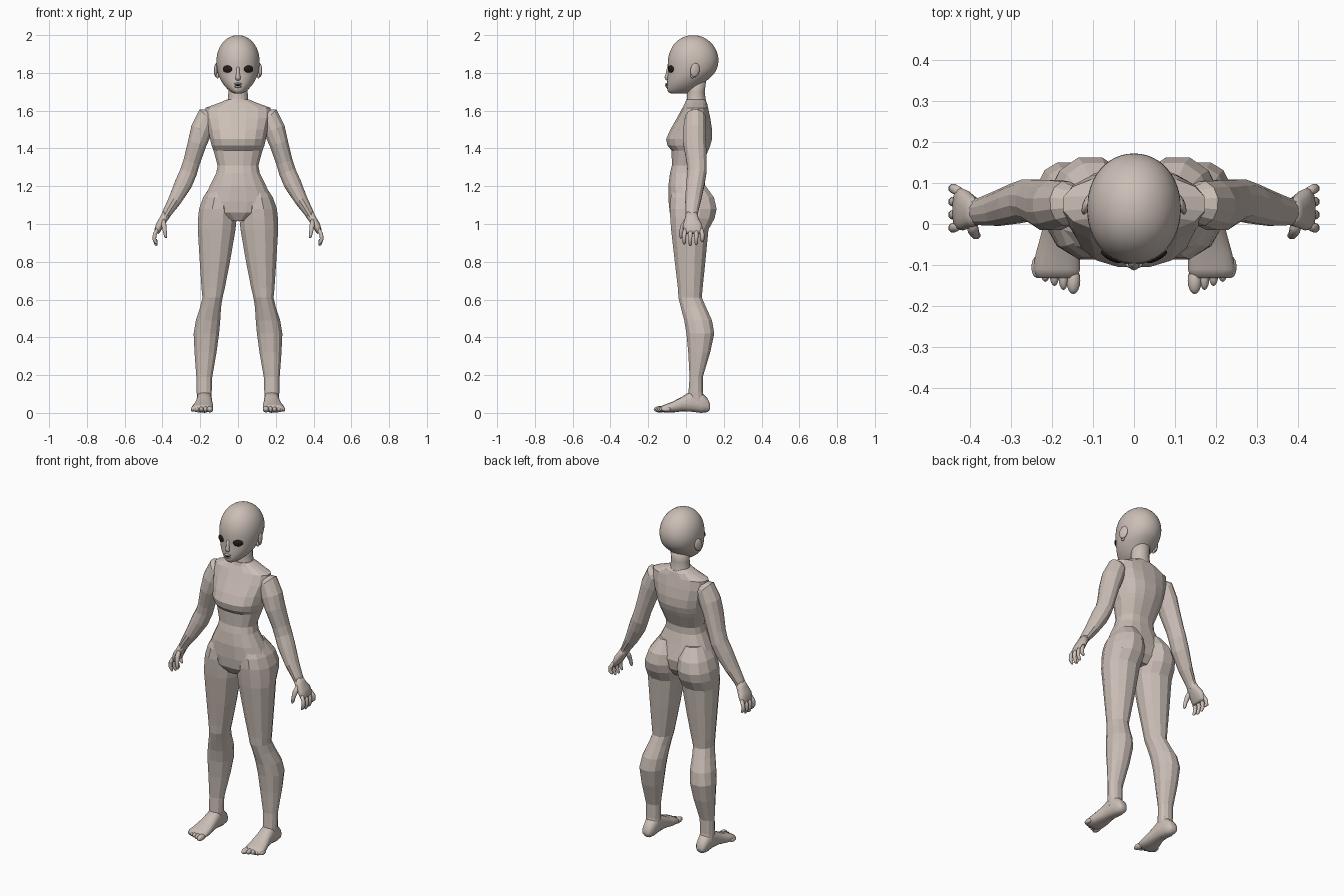
import bpy, bmesh, math
from mathutils import Vector, Matrix


def material(name, rgb):
    m = bpy.data.materials.new(name)
    m.diffuse_color = (*rgb, 1)
    return m


SKIN = material("warm grey skin", (0.60, 0.52, 0.47))
DARK = material("dark opening", (0.015, 0.013, 0.012))


def finish(bm, name, mat, mirror, smooth, sub):
    bmesh.ops.recalc_face_normals(bm, faces=bm.faces)
    for f in bm.faces:
        f.smooth = smooth
    me = bpy.data.meshes.new(name)
    bm.to_mesh(me)
    bm.free()
    me.materials.append(mat)
    ob = bpy.data.objects.new(name, me)
    bpy.context.collection.objects.link(ob)
    if sub:
        ob.modifiers.new("subdivision", 'SUBSURF').levels = sub
        ob.modifiers["subdivision"].render_levels = sub
    if mirror:
        ob.modifiers.new("mirror", 'MIRROR').use_mirror_merge = False
    return ob


def loft(name, rings, n=12, power=1.0, mirror=False, smooth=False, sub=0):
    """Skin rings given as (centre, half axis a, half axis b)."""
    bm = bmesh.new()
    loops = []
    for c, a, b in rings:
        loop = []
        for i in range(n):
            t = 2 * math.pi * (i + 0.5) / n
            u, v = math.cos(t), math.sin(t)
            u = math.copysign(abs(u) ** power, u)
            v = math.copysign(abs(v) ** power, v)
            loop.append(bm.verts.new(c + a * u + b * v))
        loops.append(loop)
    for p, q in zip(loops, loops[1:]):
        for i in range(n):
            j = (i + 1) % n
            bm.faces.new((p[i], p[j], q[j], q[i]))
    for loop, (c, a, b) in ((loops[0], rings[0]), (loops[-1], rings[-1])):
        mid = bm.verts.new(c)
        for i in range(n):
            bm.faces.new((loop[i], loop[(i + 1) % n], mid))
    return finish(bm, name, SKIN, mirror, smooth, sub)


def level(z, x0, x1, y0, y1):
    return (Vector(((x0 + x1) / 2, (y0 + y1) / 2, z)),
            Vector(((x1 - x0) / 2, 0, 0)), Vector((0, (y1 - y0) / 2, 0)))


def upright(y, x0, x1, z0, z1):
    return (Vector(((x0 + x1) / 2, y, (z0 + z1) / 2)),
            Vector(((x1 - x0) / 2, 0, 0)), Vector((0, 0, (z1 - z0) / 2)))


def limb(name, pts, **kw):
    """Mirrored tube along (x, y, z, half width, half depth)."""
    rings = []
    for i, p in enumerate(pts):
        d = Vector(pts[min(i + 1, len(pts) - 1)][:3]) - Vector(pts[max(i - 1, 0)][:3])
        a = Vector((-d.z, 0, d.x)).normalized()
        b = d.normalized().cross(a)
        rings.append((Vector(p[:3]), a * p[3], b * p[4]))
    return loft(name, rings, mirror=True, **kw)


def ball(name, loc, size, turn=0, tilt=0, mat=SKIN, mirror=True):
    bm = bmesh.new()
    bmesh.ops.create_uvsphere(bm, u_segments=16, v_segments=10, radius=1)
    m = (Matrix.Translation(loc) @ Matrix.Rotation(turn, 4, 'Z')
         @ Matrix.Rotation(tilt, 4, 'X') @ Matrix.Diagonal((*size, 1)))
    bmesh.ops.transform(bm, matrix=m, verts=bm.verts)
    return finish(bm, name, mat, mirror, True, 0)


# torso: z, half width, front y, back y
torso = [(1.66, .056, .0, .10), (1.642, .10, -.005, .112), (1.615, .175, -.02, .118),
         (1.56, .175, -.05, .13), (1.50, .16, -.085, .14), (1.45, .15, -.107, .14),
         (1.415, .142, -.10, .13), (1.39, .132, -.078, .12), (1.31, .11, -.076, .085),
         (1.27, .117, -.086, .085), (1.20, .152, -.095, .105), (1.12, .19, -.094, .13),
         (1.06, .17, -.088, .12), (1.015, .05, -.06, .09)]
loft("torso", [level(z, -w, w, f, b) for z, w, f, b in torso], n=16, power=.85)

# legs: z, inner x, outer x, front y, back y
leg = [(1.21, .03, .14, -.06, .10), (1.14, .008, .188, -.085, .152), (1.08, .004, .209, -.09, .166),
       (1.03, .004, .215, -.087, .155), (.97, .010, .216, -.082, .122), (.80, .04, .205, -.062, .105),
       (.66, .068, .195, -.045, .09), (.61, .080, .19, -.042, .086), (.56, .088, .202, -.03, .108),
       (.49, .092, .225, -.012, .14), (.42, .098, .237, .0, .152), (.32, .112, .232, .01, .13),
       (.19, .135, .222, .018, .09), (.11, .138, .22, .012, .09), (.06, .14, .218, .01, .10)]
loft("leg", [level(*r) for r in leg], n=12, power=.92, mirror=True)

# feet and toes
foot = [(.128, .16, .2, .02, .045), (.115, .148, .208, .004, .075), (.08, .14, .216, .0, .11),
        (.03, .138, .218, .006, .118), (-.02, .135, .226, .008, .086), (-.07, .13, .24, .002, .06),
        (-.11, .13, .248, .002, .045), (-.132, .137, .238, .005, .036)]
loft("foot", [upright(*r) for r in foot], n=14, power=.8, mirror=True, smooth=True)
for i in range(5):
    r = .017 if i == 0 else .012
    ball("toe", (.15 + .022 * i - (.002 if i == 0 else 0), -.137 + .008 * i, .019),
         (r, .034 - .002 * i, .017 - .001 * i))

# arms
limb("arm", [(.11, .05, 1.58, .03, .03), (.165, .05, 1.565, .058, .055), (.192, .046, 1.50, .060, .063),
             (.215, .046, 1.43, .052, .063), (.245, .056, 1.33, .046, .054), (.262, .058, 1.275, .047, .052),
             (.288, .050, 1.215, .048, .050), (.335, .037, 1.125, .036, .043), (.375, .03, 1.06, .026, .034),
             (.39, .03, 1.03, .022, .034)], n=12)

# hands
limb("palm", [(.375, .03, 1.06, .024, .030), (.395, .03, 1.025, .022, .038), (.414, .034, .995, .021, .050),
              (.428, .038, .962, .016, .052), (.431, .038, .95, .010, .046)], n=14, power=.85, smooth=True)
for i in range(4):
    y = -.002 + .027 * i
    tip = (.893, .885, .889, .905)[i]
    s = (i - 1.5) * .005
    limb("finger", [(.425, y, .975, .010, .011), (.441, y + s, .945, .011, .012),
                    (.443, y + s, .92, .0105, .011), (.434, y + s, tip + .008, .009, .009),
                    (.430, y + s, tip, .004, .004)], n=8, smooth=True)
limb("thumb", [(.395, .005, 1.02, .012, .014), (.392, -.016, .99, .014, .014), (.387, -.026, .96, .011, .011),
               (.383, -.028, .935, .009, .009), (.381, -.028, .925, .004, .004)], n=8, smooth=True)

# neck
neck = [(1.62, .066, -.005, .115), (1.66, .055, .003, .105), (1.70, .052, .006, .10), (1.78, .055, .0, .11)]
loft("neck", [level(z, -w, w, f, b) for z, w, f, b in neck], n=16, smooth=True)

# head: z, half width, front y, back y
head = [(1.999, .015, .02, .055), (1.993, .04, -.01, .085), (1.975, .07, -.043, .118),
        (1.95, .091, -.067, .144), (1.92, .107, -.085, .163), (1.88, .116, -.097, .175),
        (1.84, .116, -.099, .173), (1.80, .109, -.097, .157), (1.77, .098, -.100, .125),
        (1.74, .080, -.101, .088), (1.715, .058, -.101, .06), (1.697, .036, -.096, .03),
        (1.69, .018, -.08, .0)]
loft("head", [level(z, -w, w, f, b) for z, w, f, b in head], n=24, power=.96, smooth=True, sub=1)

# nose, lips and mouth opening
nose = [(1.83, .008, -.100), (1.80, .009, -.106), (1.78, .013, -.113), (1.768, .014, -.112), (1.76, .009, -.102)]
loft("nose", [level(z, -w, w, f, -.085) for z, w, f in nose], n=10, smooth=True)
ball("upper_lip", (0, -.099, 1.742), (.021, .010, .006), mirror=False)
ball("lower_lip", (0, -.099, 1.728), (.018, .010, .007), mirror=False)
ball("mouth_opening", (0, -.102, 1.735), (.013, .008, .005), mat=DARK, mirror=False)

# eyes and ears
ball("eye", (.056, -.080, 1.820), (.028, .009, .019), turn=.5, mat=DARK)
ball("ear", (.115, .048, 1.815), (.010, .026, .037), turn=.35, tilt=-.2)
ball("ear_lobe", (.108, .035, 1.785), (.008, .012, .014))
